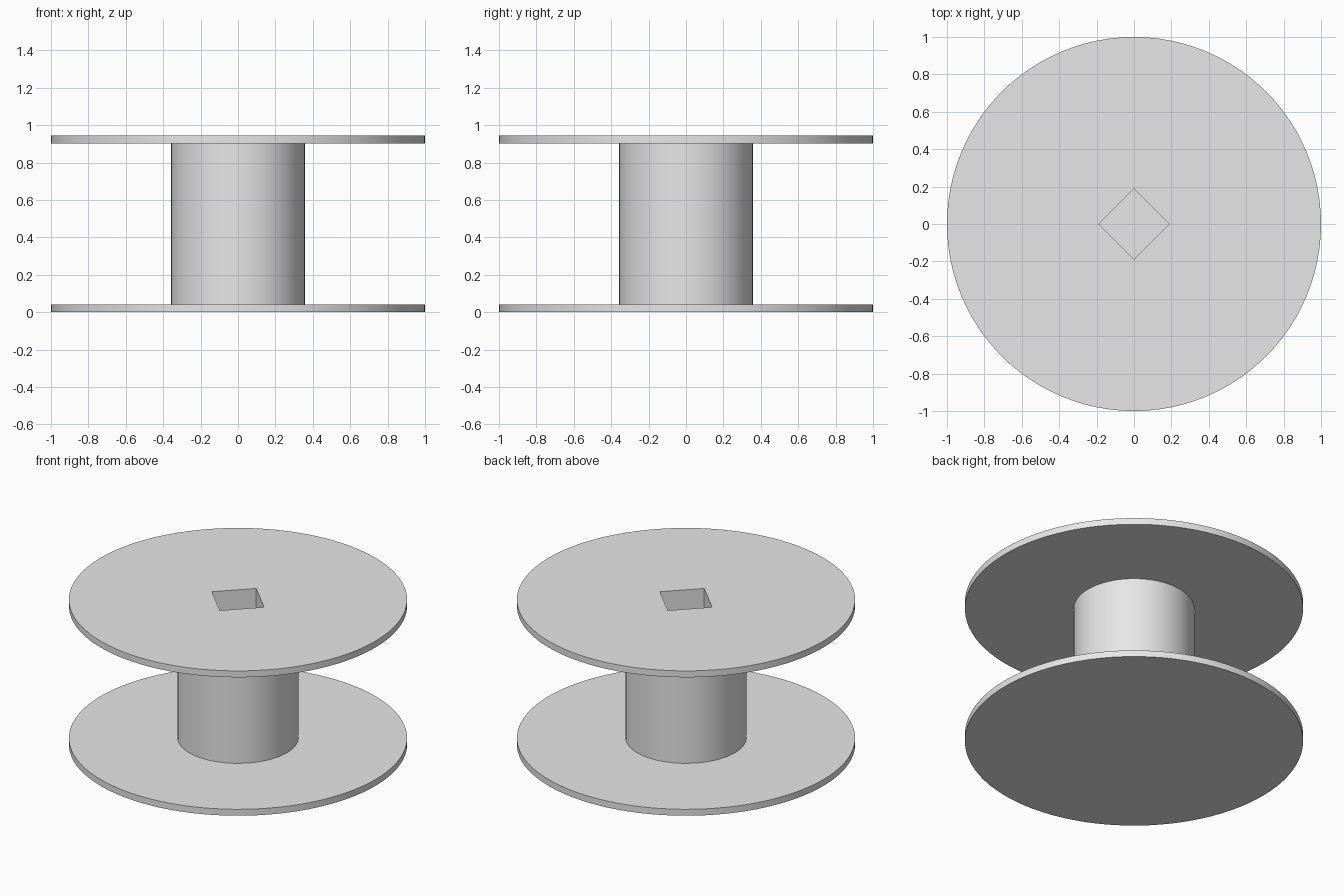
import bpy
import math

cube = bpy.data.objects.get("Cube")
if cube:
    bpy.data.objects.remove(cube, do_unlink=True)

HEIGHT = 0.945
FLANGE = 0.042
SOCKET_RADIUS = 0.188

grey = bpy.data.materials.new("light_grey")
grey.use_nodes = True
grey.diffuse_color = (0.8, 0.8, 0.8, 1)
grey.node_tree.nodes["Principled BSDF"].inputs["Base Color"].default_value = (0.8, 0.8, 0.8, 1)


def cylinder(name, radius, bottom, top, sides=96):
    bpy.ops.mesh.primitive_cylinder_add(
        vertices=sides, radius=radius, depth=top - bottom,
        location=(0, 0, (top + bottom) / 2))
    obj = bpy.context.object
    obj.name = name
    obj.data.materials.append(grey)
    return obj


# Spool parts
bottom_flange = cylinder("bottom_flange", 1, 0, FLANGE)
core = cylinder("core", 0.357, FLANGE, HEIGHT - FLANGE)
top_flange = cylinder("top_flange", 1, HEIGHT - FLANGE, HEIGHT)

# Square socket, closed at its lower end by the bottom flange
cutter = cylinder("socket_cutter", SOCKET_RADIUS, FLANGE - 0.02, HEIGHT + 0.1, sides=4)
cutter.hide_render = True
for part in (core, top_flange):
    bpy.context.view_layer.objects.active = part
    cut = part.modifiers.new("socket", 'BOOLEAN')
    cut.operation = 'DIFFERENCE'
    cut.solver = 'EXACT'
    cut.object = cutter
    bpy.ops.object.modifier_apply(modifier=cut.name)
bpy.data.objects.remove(cutter, do_unlink=True)

# Smooth round walls with crisp rims
bpy.ops.object.select_all(action='DESELECT')
for part in (bottom_flange, core, top_flange):
    part.select_set(True)
bpy.context.view_layer.objects.active = core
bpy.ops.object.shade_smooth_by_angle(angle=math.radians(30))
